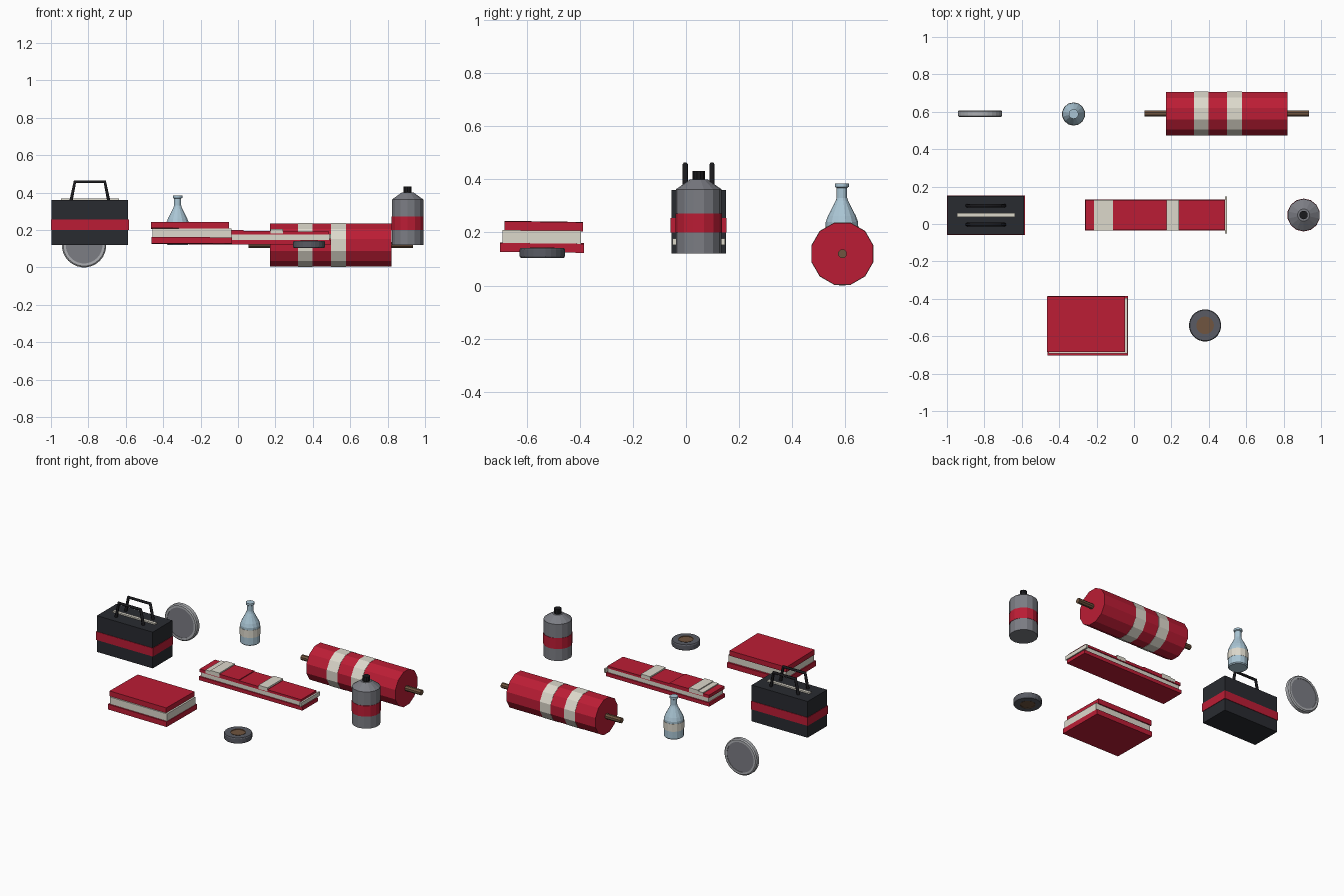
import bpy, bmesh, math
from mathutils import Matrix, Vector

if "Cube" in bpy.data.objects:
    bpy.data.objects.remove(bpy.data.objects["Cube"])


def mat(name, r, g, b):
    m = bpy.data.materials.new(name)
    m.diffuse_color = (r, g, b, 1)
    m.use_nodes = True
    m.node_tree.nodes["Principled BSDF"].inputs["Base Color"].default_value = m.diffuse_color
    return m


RED = mat("red", 0.50, 0.012, 0.035)
CREAM = mat("cream", 0.72, 0.69, 0.60)
DARK = mat("charcoal", 0.022, 0.024, 0.03)
BLACK = mat("black", 0.01, 0.01, 0.012)
STEEL = mat("steel", 0.20, 0.205, 0.23)
PALE = mat("pale_metal", 0.42, 0.43, 0.45)
SLATE = mat("slate", 0.10, 0.105, 0.125)
BROWN = mat("brown", 0.16, 0.09, 0.05)
GLASS = mat("blue_glass", 0.40, 0.56, 0.66)


def make(name, bm, m):
    bmesh.ops.recalc_face_normals(bm, faces=bm.faces)
    me = bpy.data.meshes.new(name)
    bm.to_mesh(me)
    bm.free()
    me.materials.append(m)
    ob = bpy.data.objects.new(name, me)
    bpy.context.collection.objects.link(ob)
    return ob


def box(name, x, y, z, m, tilt=(0, 0)):
    """Box from x, y, z ranges, tilted in degrees about x and y."""
    bm = bmesh.new()
    bmesh.ops.create_cube(bm, size=1)
    size = Matrix.Diagonal((x[1] - x[0], y[1] - y[0], z[1] - z[0], 1))
    rot = Matrix.Rotation(math.radians(tilt[0]), 4, 'X') @ Matrix.Rotation(math.radians(tilt[1]), 4, 'Y')
    mid = Vector((sum(x) / 2, sum(y) / 2, sum(z) / 2))
    bm.transform(Matrix.Translation(mid) @ rot @ size)
    return make(name, bm, m)


def lathe(name, profile, n, m, loc, axis='Z', closed=False):
    """Revolve (radius, height) points around an axis through loc."""
    bm = bmesh.new()
    rings = []
    for r, h in profile:
        ring = []
        for i in range(n):
            a = 2 * math.pi * (i + 0.5) / n
            ring.append(bm.verts.new((r * math.cos(a), r * math.sin(a), h)))
        rings.append(ring)
    pairs = list(zip(rings, rings[1:]))
    if closed:
        pairs.append((rings[-1], rings[0]))
    else:
        bm.faces.new(rings[0])
        bm.faces.new(rings[-1])
    for a, b in pairs:
        for i in range(n):
            j = (i + 1) % n
            bm.faces.new((a[i], a[j], b[j], b[i]))
    turn = {'Z': Matrix(), 'X': Matrix.Rotation(math.pi / 2, 4, 'Y'),
            'Y': Matrix.Rotation(math.pi / 2, 4, 'X')}[axis]
    bm.transform(Matrix.Translation(loc) @ turn)
    return make(name, bm, m)


# Carry case with red belt, top strip and two handles
box("case_body", (-0.997, -0.587), (-0.055, 0.15), (0.12, 0.36), DARK)
box("case_belt", (-1.0, -0.584), (-0.058, 0.153), (0.20, 0.255), RED)
box("case_top_strip", (-0.946, -0.636), (0.038, 0.058), (0.355, 0.369), CREAM)
for k, y in enumerate((-0.003, 0.098)):
    cu = bpy.data.curves.new("case_handle", 'CURVE')
    cu.dimensions = '3D'
    cu.bevel_depth = 0.01
    cu.bevel_resolution = 1
    cu.use_fill_caps = True
    sp = cu.splines.new('POLY')
    pts = ((-0.893, 0.355), (-0.872, 0.457), (-0.712, 0.457), (-0.691, 0.355))
    sp.points.add(3)
    for p, (x, z) in zip(sp.points, pts):
        p.co = (x, y, z, 1)
    cu.materials.append(BLACK)
    ob = bpy.data.objects.new("case_handle_%d" % (k + 1), cu)
    bpy.context.collection.objects.link(ob)

# Upright lid disc with raised centre
lathe("lid_rim", [(0.098, -0.018), (0.112, -0.018), (0.119, -0.012), (0.119, 0.012),
                  (0.112, 0.018), (0.098, 0.018)], 28, PALE, (-0.823, 0.59, 0.119), 'Y', True)
lathe("lid_plate", [(0.1, -0.015), (0.1, 0.015)], 28, STEEL, (-0.823, 0.59, 0.119), 'Y')

# Glass bottle with label
C = (-0.323, 0.588, 0)
lathe("bottle", [(0.055, 0.12), (0.061, 0.126), (0.061, 0.24), (0.053, 0.262), (0.024, 0.318),
                 (0.02, 0.33), (0.02, 0.368), (0.026, 0.372), (0.026, 0.385)], 14, GLASS, C)
lathe("bottle_label", [(0.0625, 0.175), (0.0625, 0.225)], 14, CREAM, C)

# Large roll on a rod with two cream bands
R = (0, 0.59, 0.12)
lathe("roll_body", [(0.12, 0.17), (0.12, 0.822)], 12, RED, R, 'X')
lathe("roll_rod", [(0.0175, 0.057), (0.0175, 0.935)], 8, BROWN, R, 'X')
for k, x in enumerate((0.32, 0.498)):
    lathe("roll_band_%d" % (k + 1), [(0.1215, x), (0.1215, x + 0.079)], 12, CREAM, R, 'X')

# Metal canister with red belt and cap
C = (0.907, 0.048, 0)
lathe("canister", [(0.086, 0.12), (0.086, 0.363), (0.033, 0.40)], 14, STEEL, C)
lathe("canister_belt", [(0.088, 0.20), (0.088, 0.272)], 14, RED, C)
lathe("canister_cap", [(0.023, 0.395), (0.023, 0.432)], 10, BLACK, C)

# Long folded bundle: base, inner layer, split cover, cream straps
box("bundle_base", (-0.262, 0.497), (-0.035, 0.13), (0.122, 0.146), RED)
box("bundle_inner", (-0.252, 0.488), (-0.027, 0.122), (0.145, 0.178), CREAM)
box("bundle_end_strip", (0.486, 0.497), (-0.05, 0.148), (0.152, 0.178), CREAM)
for k, (a, b, t) in enumerate(((-0.258, -0.12, 0.196), (-0.122, 0.03, 0.2),
                               (0.027, 0.24, 0.195), (0.237, 0.486, 0.191))):
    box("bundle_cover_%d" % (k + 1), (a, b), (-0.033, 0.128), (0.176, t), RED)
box("bundle_strap_1", (-0.215, -0.175), (-0.034, 0.129), (0.18, 0.202), CREAM)
box("bundle_strap_2", (-0.178, -0.113), (-0.034, 0.129), (0.18, 0.208), CREAM)
box("bundle_strap_3", (0.173, 0.24), (-0.034, 0.129), (0.18, 0.204), CREAM)

# Thick book: two covers and inner pages
box("book_bottom_cover", (-0.463, -0.032), (-0.702, -0.384), (0.126, 0.160), RED, (-0.6, 0.3))
box("book_pages", (-0.456, -0.036), (-0.692, -0.396), (0.155, 0.208), CREAM, (-0.3, 0))
box("book_top_cover", (-0.464, -0.048), (-0.684, -0.388), (0.207, 0.241), RED, (-0.8, 0.2))

# Tape reel with brown core
C = (0.38, -0.542, 0)
lathe("reel_tape", [(0.047, 0.104), (0.082, 0.104), (0.086, 0.11), (0.086, 0.136),
                    (0.082, 0.142), (0.047, 0.142)], 24, SLATE, C, closed=True)
lathe("reel_core", [(0.043, 0.103), (0.047, 0.103), (0.047, 0.143), (0.043, 0.143)],
      24, BROWN, C, closed=True)
lathe("reel_hub", [(0.044, 0.107), (0.044, 0.139)], 24, BROWN, C)
